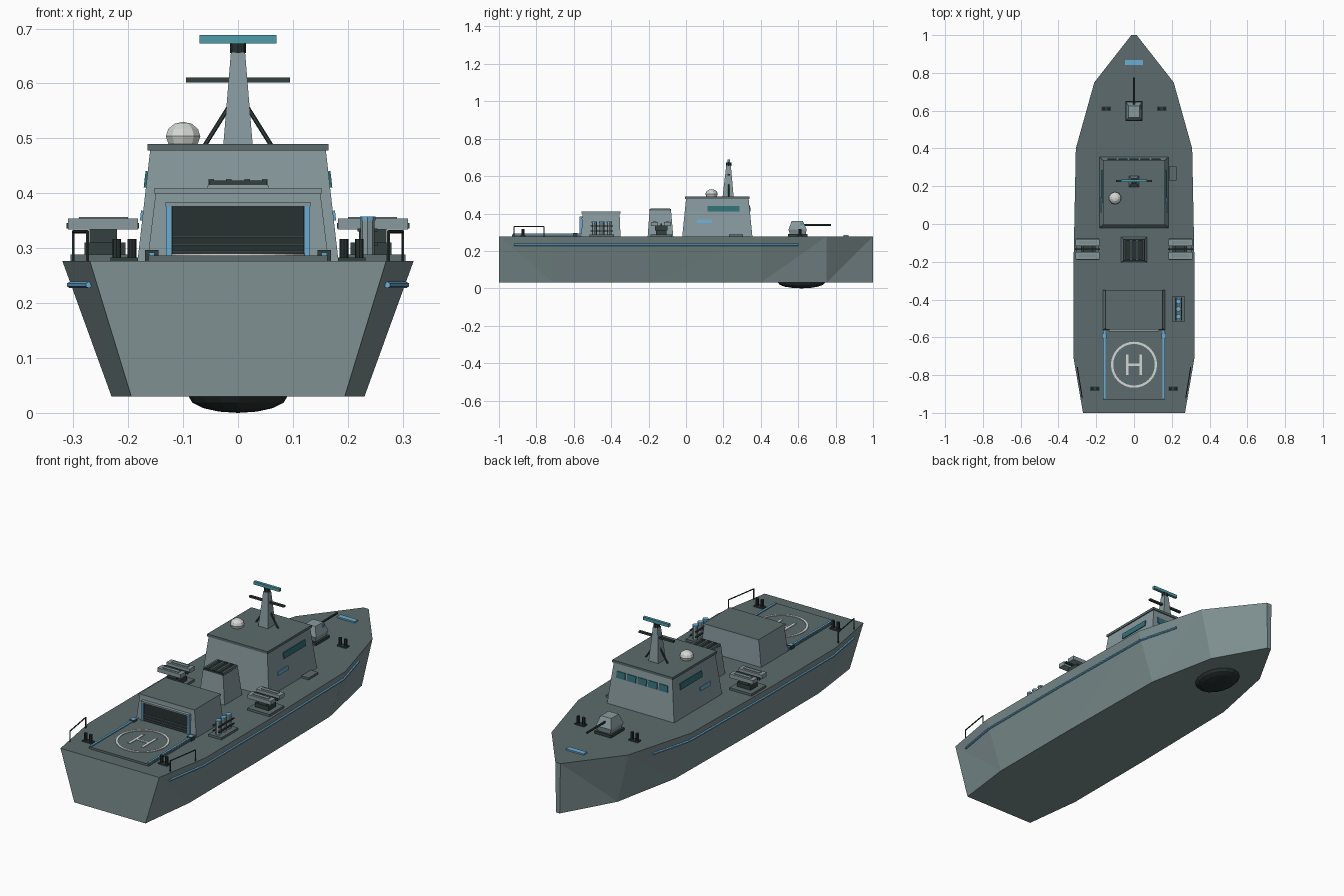
import bpy, bmesh, math
from mathutils import Vector

if "Cube" in bpy.data.objects:
    bpy.data.objects.remove(bpy.data.objects["Cube"])


def srgb(r, g, b):
    return tuple(((c / 255 + 0.055) / 1.055) ** 2.4 for c in (r, g, b)) + (1.0,)


def material(name, *rgb):
    m = bpy.data.materials.new(name)
    m.diffuse_color = srgb(*rgb)
    m.use_nodes = True
    m.node_tree.nodes["Principled BSDF"].inputs["Base Color"].default_value = m.diffuse_color
    return m


HULL = material("hull grey", 126, 144, 145)
GREY = material("superstructure grey", 136, 154, 158)
DECK = material("deck grey", 92, 107, 108)
DARK = material("dark metal", 52, 64, 63)
BLACK = material("near black", 40, 50, 49)
GLASS = material("window teal", 50, 112, 120)
TEAL = material("radar teal", 78, 156, 168)
BLUE = material("accent blue", 106, 174, 212)
WHITE = material("marking white", 212, 216, 211)


def finish(name, bm, mat, top=None, smooth=False):
    """Turn a bmesh into an object; upward faces can take a second material."""
    bmesh.ops.recalc_face_normals(bm, faces=bm.faces)
    bm.normal_update()
    me = bpy.data.meshes.new(name)
    me.materials.append(mat)
    if top:
        me.materials.append(top)
    for f in bm.faces:
        f.smooth = smooth
        if top and f.normal.z > 0.9:
            f.material_index = 1
    bm.to_mesh(me)
    bm.free()
    ob = bpy.data.objects.new(name, me)
    bpy.context.collection.objects.link(ob)
    return ob


def taper(name, low, high, z0, z1, mat, top=None):
    """Box with different bottom and top rectangles (x0, x1, y0, y1)."""
    bm = bmesh.new()
    rings = []
    for (x0, x1, y0, y1), z in ((low, z0), (high, z1)):
        rings.append([bm.verts.new((x, y, z)) for x, y in ((x0, y0), (x1, y0), (x1, y1), (x0, y1))])
    a, b = rings
    bm.faces.new(a[::-1])
    bm.faces.new(b)
    for i in range(4):
        j = (i + 1) % 4
        bm.faces.new((a[i], a[j], b[j], b[i]))
    return finish(name, bm, mat, top)


def box(name, x0, x1, y0, y1, z0, z1, mat, top=None):
    return taper(name, (x0, x1, y0, y1), (x0, x1, y0, y1), z0, z1, mat, top)


def rod(name, p, q, r, mat, sides=8, r2=None):
    p, q = Vector(p), Vector(q)
    bm = bmesh.new()
    bmesh.ops.create_cone(bm, cap_ends=True, segments=sides, radius1=r,
                          radius2=r if r2 is None else r2, depth=(q - p).length)
    rot = (q - p).to_track_quat('Z', 'Y')
    for v in bm.verts:
        v.co = rot @ v.co + (p + q) / 2
    return finish(name, bm, mat)


def quad(name, pts, mat, thick=0.006):
    """Thin plate from a planar outline, thickened along its normal both ways."""
    bm = bmesh.new()
    pts = [Vector(p) for p in pts]
    n = (pts[1] - pts[0]).cross(pts[2] - pts[0]).normalized() * thick / 2
    a = [bm.verts.new(p - n) for p in pts]
    b = [bm.verts.new(p + n) for p in pts]
    bm.faces.new(a)
    bm.faces.new(b)
    for i in range(len(pts)):
        j = (i + 1) % len(pts)
        bm.faces.new((a[i], a[j], b[j], b[i]))
    return finish(name, bm, mat)


D = 0.277  # deck height

# Hull: one deck outline, narrowed towards the keel
outline = [(0.014, 1), (0.21, 0.75), (0.308, 0.4), (0.32, -0.2), (0.32, -0.71), (0.27, -1)]
bm = bmesh.new()
decks, keels = [], []
for s in (1, -1):
    decks.append([bm.verts.new((s * x, y, D)) for x, y in outline])
    keels.append([bm.verts.new((s * x * 0.72, y, 0.03)) for x, y in outline])
    t, k = decks[-1], keels[-1]
    for i in range(len(outline) - 1):
        if i < 3:
            bm.faces.new((t[i], t[i + 1], k[i + 1]))
            bm.faces.new((t[i], k[i + 1], k[i]))
        else:
            bm.faces.new((t[i], t[i + 1], k[i]))
            bm.faces.new((t[i + 1], k[i + 1], k[i]))
bm.faces.new(decks[0] + decks[1][::-1])
bm.faces.new(keels[0] + keels[1][::-1])
for e in (0, -1):
    bm.faces.new((decks[0][e], decks[1][e], keels[1][e], keels[0][e]))
finish("hull", bm, HULL, DECK)

# Sonar dome below the keel
bm = bmesh.new()
bmesh.ops.create_uvsphere(bm, u_segments=16, v_segments=8, radius=1)
for v in bm.verts:
    v.co = (v.co.x * 0.09, v.co.y * 0.125 + 0.617, v.co.z * 0.03 + 0.03)
finish("sonar_dome", bm, BLACK)

# Bridge block, roof and windows
taper("bridge", (-0.183, 0.183, -0.02, 0.355), (-0.16, 0.16, 0, 0.335), D, 0.478, GREY, DECK)
box("bridge_roof", -0.165, 0.165, -0.005, 0.34, 0.478, 0.49, DECK)


def side_x(z):
    return 0.183 - 0.023 * (z - D) / 0.201


def front_y(z):
    return 0.355 - 0.02 * (z - D) / 0.201


for s in (1, -1):
    for name, y0, y1, z0, z1, m in (("side_window", 0.115, 0.285, 0.41, 0.44, GLASS),
                                    ("side_stripe", 0.06, 0.14, 0.35, 0.368, BLUE)):
        quad(name, [(s * side_x(z), y, z) for y, z in ((y0, z0), (y1, z0), (y1, z1), (y0, z1))], m, 0.008)
for i in range(-2, 3):
    x = i * 0.058
    quad("front_window", [(x + a, front_y(z), z) for a, z in
                          ((-0.024, 0.41), (0.024, 0.41), (0.024, 0.442), (-0.024, 0.442))], GLASS, 0.008)
box("deck_locker", 0.185, 0.225, 0.23, 0.305, D, 0.287, DECK)

# Mast with yard, radar and struts
taper("mast", (-0.027, 0.027, 0.195, 0.255), (-0.013, 0.013, 0.215, 0.24), 0.485, 0.656, GREY)
rod("mast_cap", (0, 0.228, 0.655), (0, 0.228, 0.673), 0.015, BLACK)
box("radar_bar", -0.07, 0.07, 0.222, 0.236, 0.673, 0.688, TEAL)
box("yard", -0.095, 0.095, 0.222, 0.234, 0.602, 0.611, DARK)
for s in (1, -1):
    rod("mast_strut", (s * 0.062, 0.228, 0.485), (s * 0.015, 0.228, 0.56), 0.004, DARK, 6)

# Radome
rod("radome_base", (-0.1, 0.137, 0.488), (-0.1, 0.137, 0.497), 0.024, GREY, 10)
bm = bmesh.new()
bmesh.ops.create_uvsphere(bm, u_segments=10, v_segments=6, radius=1)
for v in bm.verts:
    v.co = (v.co.x * 0.033 - 0.1, v.co.y * 0.033 + 0.137, v.co.z * 0.026 + 0.504)
finish("radome", bm, WHITE)

# Funnel with grille
taper("funnel", (-0.07, 0.07, -0.205, -0.068), (-0.055, 0.055, -0.195, -0.08), D, 0.415, GREY, BLACK)
for y0, y1 in ((-0.195, -0.187), (-0.088, -0.08)):
    box("funnel_rim", -0.053, 0.053, y0, y1, 0.413, 0.423, DARK)
for x in (-0.049, -0.0165, 0.0165, 0.049):
    box("funnel_slat", x - 0.005, x + 0.005, -0.19, -0.085, 0.413, 0.426, DECK)

# Hangar with shutter, frame and blue door posts
taper("hangar", (-0.165, 0.165, -0.56, -0.35), (-0.15, 0.15, -0.553, -0.355), D, 0.4, GREY, DECK)
box("hangar_roof", -0.152, 0.152, -0.558, -0.35, 0.4, 0.41, GREY, DECK)
box("hangar_door", -0.12, 0.12, -0.564, -0.556, 0.285, 0.376, BLACK)
for z in (0.293, 0.305, 0.319):
    box("shutter_slat", -0.12, 0.12, -0.567, -0.563, z, z + 0.003, DECK)
box("door_lintel", -0.132, 0.132, -0.57, -0.55, 0.376, 0.384, GREY)
for s in (1, -1):
    x = s * 0.126
    box("door_post", x - 0.005, x + 0.005, -0.57, -0.555, D, 0.376, BLUE)

# Landing pad with markings and edge strips
box("landing_pad", -0.163, 0.163, -0.93, -0.56, D, 0.287, DECK)
bm = bmesh.new()
n = 32
ring = [[bm.verts.new((r * math.cos(i * math.tau / n), -0.745 + r * math.sin(i * math.tau / n), z))
         for i in range(n)] for r, z in ((0.122, 0.286), (0.122, 0.290), (0.11, 0.290), (0.11, 0.286))]
for k in range(4):
    for i in range(n):
        j = (i + 1) % n
        bm.faces.new((ring[k][i], ring[k][j], ring[(k + 1) % 4][j], ring[(k + 1) % 4][i]))
finish("pad_circle", bm, WHITE)
box("pad_mark_bar", -0.036, 0.036, -0.751, -0.739, 0.286, 0.290, WHITE)
for s in (1, -1):
    x = s * 0.036
    box("pad_mark_side", x - 0.007, x + 0.007, -0.8, -0.69, 0.286, 0.290, WHITE)
    x = s * 0.157
    box("pad_strip", x - 0.005, x + 0.005, -0.925, -0.56, 0.286, 0.292, BLUE)
    box("strip_end", x - 0.012, x + 0.012, -0.605, -0.58, D, 0.297, DARK, BLUE)

# Deck gun
box("gun_base", -0.045, 0.045, 0.545, 0.65, D, 0.29, DARK)
taper("gun_lower", (-0.035, 0.035, 0.555, 0.64), (-0.042, 0.042, 0.548, 0.645), 0.29, 0.315, GREY)
taper("gun_turret", (-0.042, 0.042, 0.548, 0.645), (-0.028, 0.028, 0.565, 0.625), 0.315, 0.36, GREY)
rod("gun_barrel", (0, 0.62, 0.339), (0, 0.775, 0.339), 0.005, DARK)
box("gun_sight", 0.024, 0.036, 0.612, 0.628, 0.338, 0.352, TEAL)

# Missile launchers on both sides
for s in (1, -1):
    def sided(name, xa, xb, *rest):
        return box(name, min(s * xa, s * xb), max(s * xa, s * xb), *rest)
    sided("launcher_base", 0.185, 0.305, -0.19, -0.075, D, 0.288, DECK)
    sided("launcher_pedestal", 0.205, 0.28, -0.16, -0.105, 0.288, 0.31, DARK)
    sided("launcher_cradle", 0.22, 0.27, -0.165, -0.1, 0.31, 0.336, DARK)
    for y in (-0.168, -0.098):
        sided("launcher_tube", 0.182, 0.31, y - 0.019, y + 0.019, 0.334, 0.354, GREY)
        sided("launcher_lid", 0.2, 0.29, y - 0.009, y + 0.009, 0.353, 0.357, HULL)
    sided("launcher_spine", 0.18, 0.312, -0.137, -0.129, 0.336, 0.346, DARK)

# Upright tube rack on one side
box("rack_base", 0.2, 0.27, -0.515, -0.385, D, 0.288, DECK)
for y in (-0.49, -0.45, -0.41):
    rod("rack_tube", (0.236, y, 0.288), (0.236, y, 0.35), 0.013, GREY)
    rod("rack_cap", (0.236, y, 0.35), (0.236, y, 0.358), 0.014, BLUE)
for z in (0.304, 0.33):
    for x in (0.221, 0.251):
        box("rack_bar", x - 0.003, x + 0.003, -0.51, -0.39, z, z + 0.006, DARK)

# Bollards, stern rails and hull fenders, mirrored
for s in (1, -1):
    for bx, by in ((0.147, 0.61), (0.207, -0.872)):
        box("bollard_plate", s * bx - 0.025, s * bx + 0.025, by - 0.013, by + 0.013, D, 0.283, DARK)
        for dx in (-0.014, 0.014):
            rod("bollard", (s * bx + dx, by, 0.28), (s * bx + dx, by, 0.317), 0.008, BLACK)
    a, b = (s * 0.274, -0.92), (s * 0.3, -0.76)
    for p in (a, b):
        rod("stern_rail_post", (*p, D), (*p, 0.33), 0.003, DARK, 6)
    rod("stern_rail_top", (*a, 0.33), (*b, 0.33), 0.003, DARK, 6)
    path = [(s * x, y, 0.233) for x, y in ((0.272, -0.92), (0.306, -0.71), (0.306, -0.2), (0.295, 0.4), (0.241, 0.6))]
    for p, q in zip(path, path[1:]):
        rod("hull_fender", p, q, 0.006, BLUE, 6)

# Bow plate
box("bow_plate", -0.048, 0.048, 0.842, 0.868, D, 0.284, BLUE)
